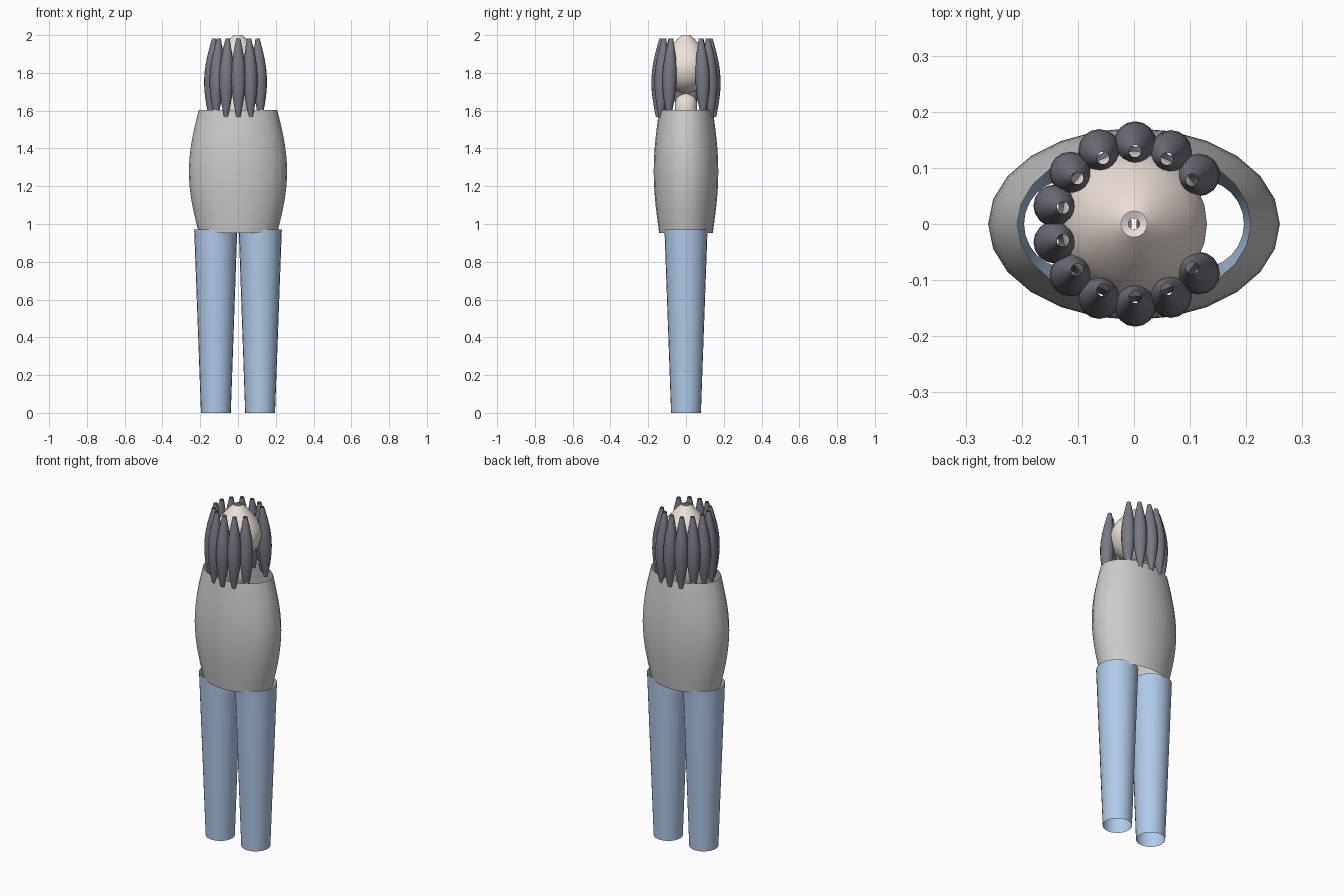
import bpy, bmesh, math
from mathutils import Vector

if "Cube" in bpy.data.objects:
    bpy.data.objects.remove(bpy.data.objects["Cube"])


def material(name, rgb):
    m = bpy.data.materials.new(name)
    m.diffuse_color = (*rgb, 1)
    m.use_nodes = True
    m.node_tree.nodes["Principled BSDF"].inputs["Base Color"].default_value = m.diffuse_color
    return m


def tube(name, rings, mat, sides=24):
    """Open tube through rings of (x, y, z, radius_x, radius_y)."""
    bm = bmesh.new()
    loops = []
    for x, y, z, rx, ry in rings:
        loops.append([bm.verts.new((x + rx * math.cos(a), y + ry * math.sin(a), z))
                      for a in (2 * math.pi * i / sides for i in range(sides))])
    for lo, hi in zip(loops, loops[1:]):
        for i in range(sides):
            j = (i + 1) % sides
            bm.faces.new((lo[i], lo[j], hi[j], hi[i]))
    for f in bm.faces:
        f.smooth = True
    mesh = bpy.data.meshes.new(name)
    bm.to_mesh(mesh)
    bm.free()
    mesh.materials.append(mat)
    ob = bpy.data.objects.new(name, mesh)
    bpy.context.collection.objects.link(ob)
    return ob


skin = material("skin", (0.86, 0.76, 0.70))
cloth = material("shirt_cloth", (0.88, 0.88, 0.90))
denim = material("denim", (0.44, 0.60, 0.82))
dark = material("dark_hair", (0.19, 0.19, 0.23))

# Trouser legs: open tapered tubes
for side, sx in (("left", -1), ("right", 1)):
    tube(side + "_leg", [(sx * 0.117, 0, 0, 0.079, 0.079),
                         (sx * 0.118, 0, 0.97, 0.114, 0.114)], denim)

# Shirt: oval barrel, open at both ends
n = 14
shirt = []
for k in range(n + 1):
    t = k / n
    bulge = math.sin(math.pi * t)
    shirt.append((0, 0, 0.953 + 0.65 * t, 0.208 + 0.052 * bulge, 0.142 + 0.029 * bulge))
tube("shirt", shirt, cloth)

# Neck and head: two rounded forms meeting at a pinched point
neck = [(0.01, 1.50), (0.05, 1.52), (0.06, 1.60), (0.057, 1.65), (0.045, 1.675), (0.01, 1.69)]
tube("neck", [(0, 0, z, r, r) for r, z in neck], skin)
head = [(0.01, 1.69), (0.05, 1.705), (0.088, 1.73), (0.115, 1.765), (0.128, 1.805), (0.13, 1.84),
        (0.122, 1.875), (0.10, 1.913), (0.072, 1.95), (0.045, 1.98), (0.023, 2.0)]
tube("head", [(0, 0, z, r, r) for r, z in head], skin)

# Hair: ring of leaning spindle locks with a gap on one side
locks, gap, n = 12, 0.65, 12
for i in range(locks):
    a = gap + (2 * math.pi - 2 * gap) * i / (locks - 1)
    rings = []
    for k in range(n + 1):
        t = k / n
        dist = 0.149 * (1 - t) + 0.13 * t + 0.005 * math.sin(math.pi * t)
        r = 0.011 + 0.027 * math.sin(math.pi * t)
        rings.append((dist * math.cos(a), dist * math.sin(a), 1.567 + 0.415 * t, r, r))
    tube("hair_lock_%02d" % (i + 1), rings, dark, 16)
